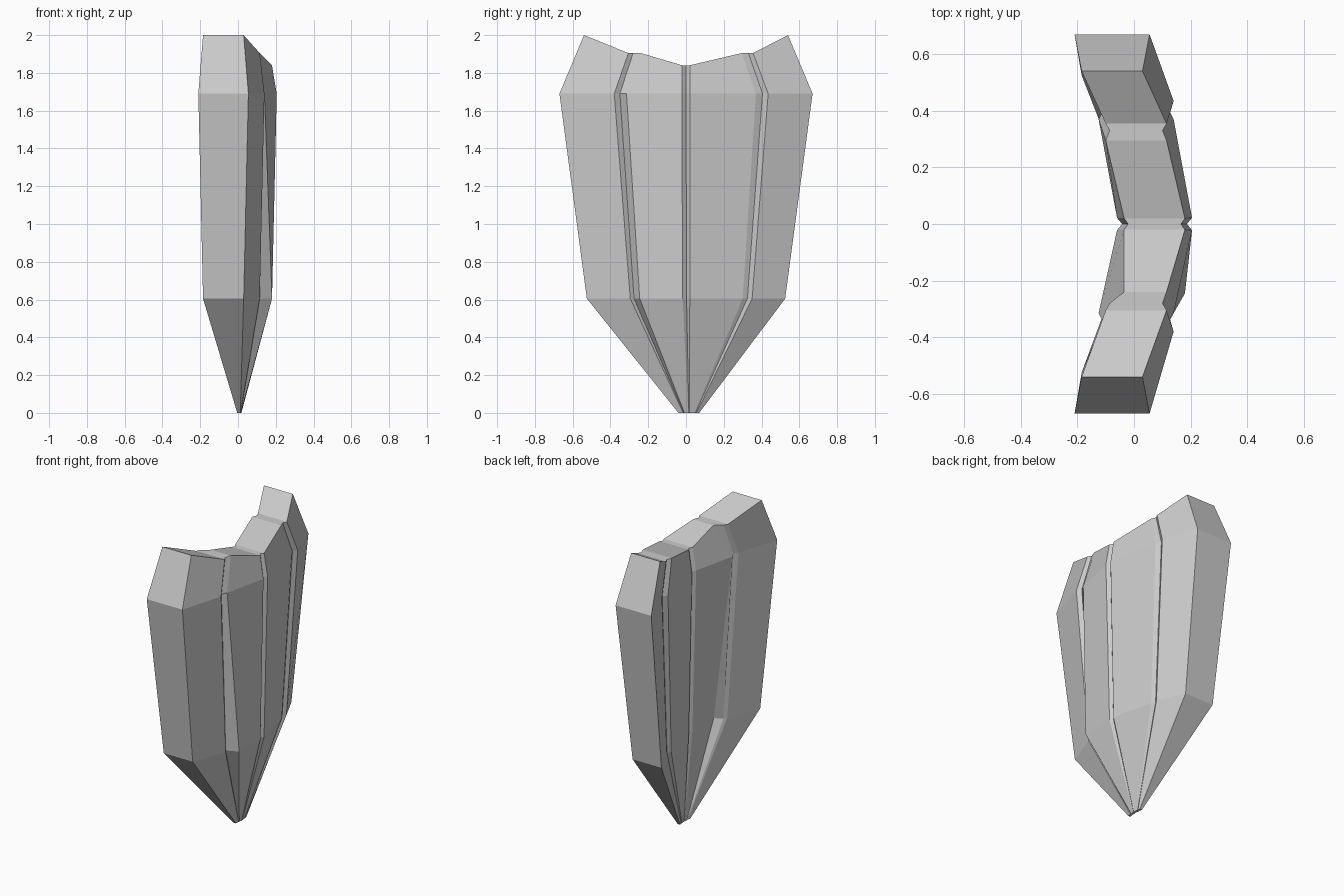
import bpy, bmesh

if "Cube" in bpy.data.objects:
    bpy.data.objects.remove(bpy.data.objects["Cube"])

# Levels: z at (edge, side groove, centre), front x at the same three places,
# plate thickness, groove depth, and y positions across the shield
LEVELS = [
    ((0.0, 0.0, 0.0), (0.012, 0.015, 0.018), 0.016, 0.001,
     (-.04, -.015, -.012, -.008, .012, .015, .018, .045, .05, .055, .07)),
    ((0.605, 0.605, 0.605), (0.03, 0.115, 0.18), 0.215, 0.014,
     (-.525, -.295, -.275, -.245, -.018, .003, .02, .30, .325, .35, .525)),
    ((1.69, 1.69, 1.69), (0.055, 0.14, 0.205), 0.265, 0.018,
     (-.67, -.38, -.35, -.315, -.022, 0, .022, .37, .405, .435, .67)),
    ((2.0, 1.905, 1.84), (0.03, 0.115, 0.18), 0.215, 0.014,
     (-.54, -.305, -.28, -.24, -.02, 0, .02, .295, .33, .355, .54)),
]
PLACE = (0, 1, 1, 1, 2, 2, 2, 1, 1, 1, 0)
GROOVE = (2, 5, 8)

bm = bmesh.new()
front, back = [], []
for level, (zs, xs, thick, depth, ys) in enumerate(LEVELS):
    f, b = [], []
    for i, y in enumerate(ys):
        p = PLACE[i]
        dent = depth if i in GROOVE else 0
        xf, xb = xs[p] - dent, xs[p] - thick + dent
        # One inner panel is pushed forward beside the left groove
        if i == 3 and level == 1:
            xf, xb = 0.18, -0.035
        if i == 3 and level == 3:
            xb = -0.035
        f.append(bm.verts.new((xf, y, zs[p])))
        b.append(bm.verts.new((xb, y, zs[p])))
    front.append(f)
    back.append(b)

# Front and back panels
for side in (front, back):
    for lo, hi in zip(side, side[1:]):
        for i in range(10):
            bm.faces.new((lo[i], lo[i + 1], hi[i + 1], hi[i]))
# Top and bottom rims
for k in (0, -1):
    for i in range(10):
        bm.faces.new((front[k][i], front[k][i + 1], back[k][i + 1], back[k][i]))
# Outer side walls
for k in range(3):
    for i in (0, 10):
        bm.faces.new((front[k][i], front[k + 1][i], back[k + 1][i], back[k][i]))

bmesh.ops.recalc_face_normals(bm, faces=bm.faces)
mesh = bpy.data.meshes.new("plank_shield")
bm.to_mesh(mesh)
bm.free()
shield = bpy.data.objects.new("plank_shield", mesh)
bpy.context.collection.objects.link(shield)
